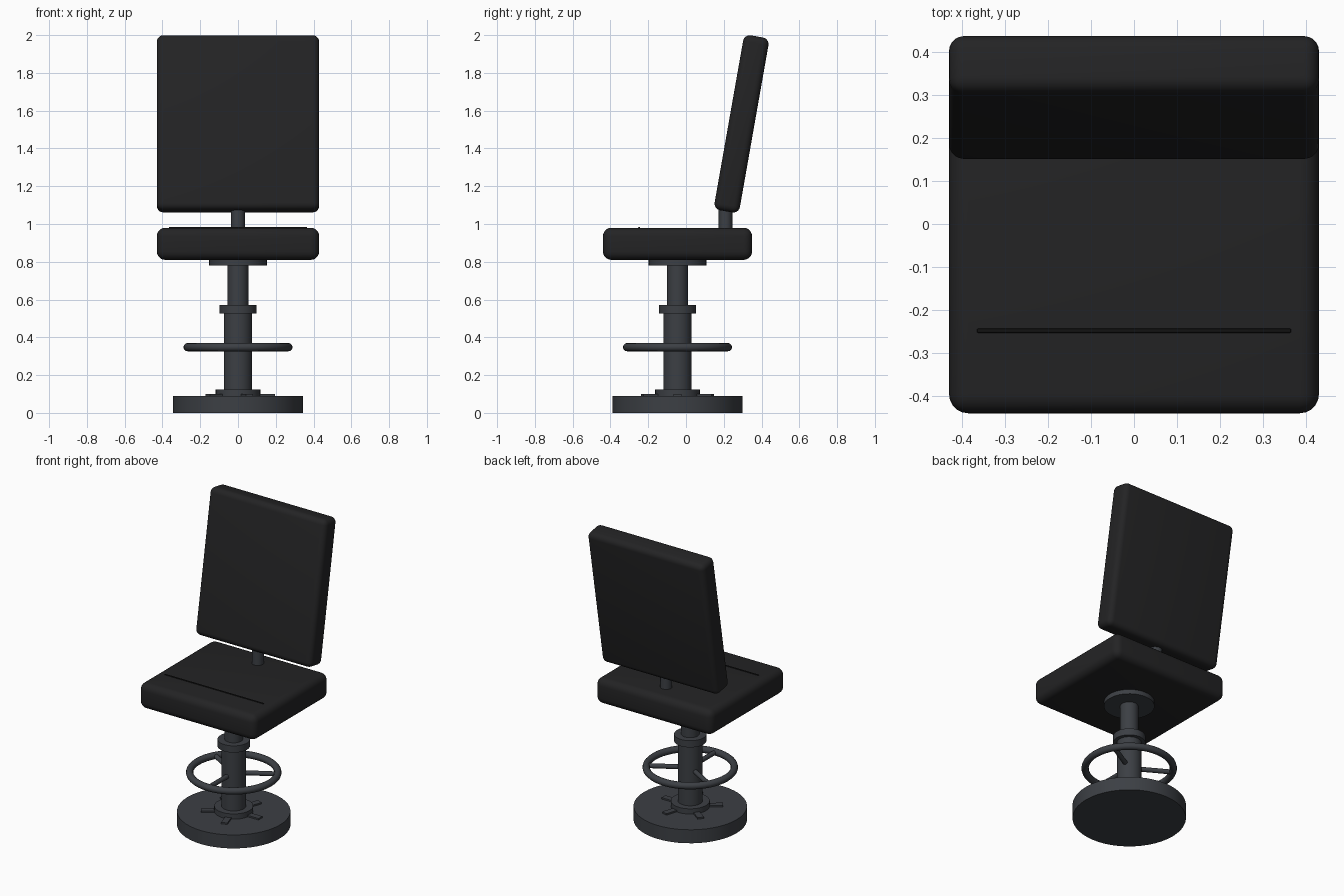
import bpy, math

if "Cube" in bpy.data.objects:
    bpy.data.objects.remove(bpy.data.objects["Cube"])

def material(name, color):
    m = bpy.data.materials.new(name)
    m.diffuse_color = (*color, 1)
    m.use_nodes = True
    m.node_tree.nodes["Principled BSDF"].inputs["Base Color"].default_value = m.diffuse_color
    return m

LEATHER = material("black_leather", (0.017, 0.017, 0.018))
METAL = material("dark_metal", (0.045, 0.05, 0.058))
PIPING = material("dark_piping", (0.006, 0.006, 0.006))
CY = -0.045  # y of the column axis

def finish(name, mat):
    ob = bpy.context.object
    ob.name = name
    ob.data.materials.append(mat)
    bpy.ops.object.shade_smooth_by_angle(angle=math.radians(35))
    return ob

def disc(name, r, z0, z1, y=CY, sides=40):
    bpy.ops.mesh.primitive_cylinder_add(vertices=sides, radius=r, depth=z1 - z0,
                                        location=(0, y, (z0 + z1) / 2))
    return finish(name, METAL)

def box(name, size, loc, mat, rot=(0, 0, 0), bevel=0, segments=4):
    bpy.ops.mesh.primitive_cube_add(size=1, location=loc, rotation=rot)
    bpy.context.object.scale = size
    bpy.ops.object.transform_apply(location=False, rotation=False, scale=True)
    if bevel:
        mod = bpy.context.object.modifiers.new("round", 'BEVEL')
        mod.width, mod.segments = bevel, segments
        bpy.ops.object.modifier_apply(modifier="round")
    return finish(name, mat)

# Pedestal
disc("base", 0.343, 0, 0.09, sides=48)
disc("base_flange", 0.118, 0.085, 0.125)
disc("lower_column", 0.075, 0.10, 0.54)
disc("collar", 0.098, 0.525, 0.57)
disc("upper_column", 0.055, 0.54, 0.79)
disc("seat_plate", 0.153, 0.78, 0.82)

# Radial ribs on the base
for i in range(5):
    a = i * math.tau / 5
    box(f"base_rib_{i + 1}", (0.10, 0.04, 0.02),
        (0.147 * math.cos(a), CY + 0.147 * math.sin(a), 0.09), METAL, (0, 0, a))

# Foot ring and its spokes
bpy.ops.mesh.primitive_torus_add(major_radius=0.267, minor_radius=0.022, major_segments=48,
                                 minor_segments=12, location=(0, CY, 0.348))
finish("foot_ring", METAL)
for i in range(3):
    a = math.radians(30 + 120 * i)
    bpy.ops.mesh.primitive_cylinder_add(
        vertices=16, radius=0.015, depth=0.20, rotation=(0, math.pi / 2, a),
        location=(0.165 * math.cos(a), CY + 0.165 * math.sin(a), 0.348))
    finish(f"ring_spoke_{i + 1}", METAL)

# Seat cushion with front seam
box("seat", (0.86, 0.79, 0.17), (0, -0.045, 0.895), LEATHER, bevel=0.045, segments=5)
box("seat_seam", (0.73, 0.01, 0.01), (0, -0.248, 0.979), PIPING, bevel=0.003, segments=2)

# Backrest and its post
disc("back_post", 0.036, 0.95, 1.10, y=0.209, sides=24)
box("backrest", (0.86, 0.136, 0.94), (0, 0.294, 1.53), LEATHER,
    (math.radians(-10), 0, 0), bevel=0.035, segments=5)
